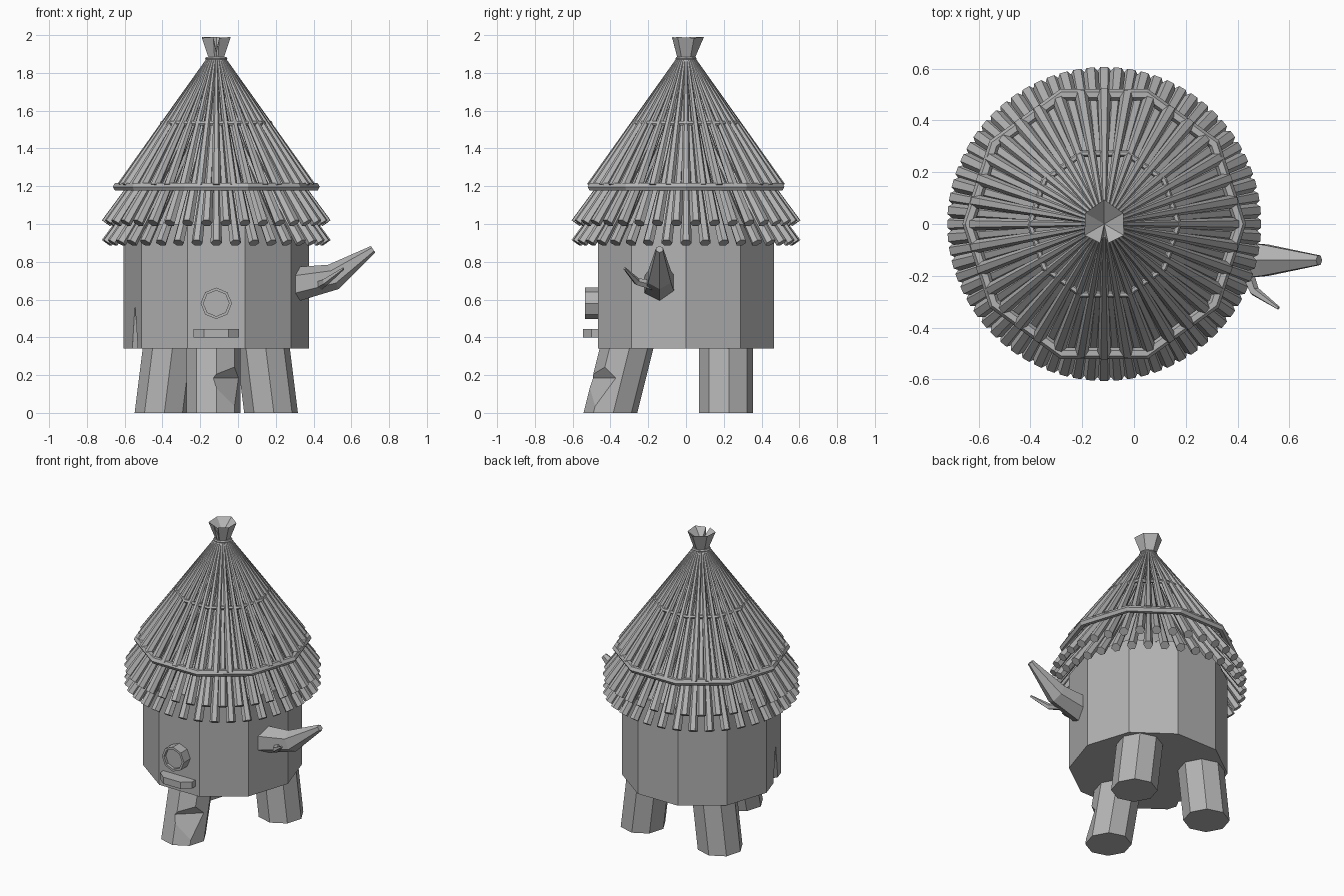
import bpy, bmesh, math
from mathutils import Vector, Matrix

cube = bpy.data.objects.get("Cube")
if cube:
    bpy.data.objects.remove(cube, do_unlink=True)

CX = -0.115  # axis of the hut
TAU = math.tau

grey = bpy.data.materials.new("plain grey")
grey.use_nodes = True
COLOR = (0.45, 0.45, 0.45, 1)
grey.diffuse_color = COLOR
grey.node_tree.nodes["Principled BSDF"].inputs["Base Color"].default_value = COLOR


def finish(name, bm):
    bmesh.ops.recalc_face_normals(bm, faces=bm.faces)
    mesh = bpy.data.meshes.new(name)
    bm.to_mesh(mesh)
    bm.free()
    mesh.materials.append(grey)
    obj = bpy.data.objects.new(name, mesh)
    bpy.context.collection.objects.link(obj)
    return obj


def ring(bm, centre, u, v, radius, sides, turn=0.0):
    """Loop of vertices around a centre in the plane of u and v."""
    angles = [turn + TAU * i / sides for i in range(sides)]
    return [bm.verts.new(centre + radius * (u * math.cos(a) + v * math.sin(a))) for a in angles]


def loft(bm, loops, caps=True):
    n = len(loops[0])
    for a, b in zip(loops, loops[1:]):
        for i in range(n):
            j = (i + 1) % n
            bm.faces.new((a[i], a[j], b[j], b[i]))
    if caps:
        bm.faces.new(loops[0])
        bm.faces.new(loops[-1])


def tube(bm, points, radii, sides, turn=0.0):
    """Tapered limb following a path, with flat ends."""
    pts = [Vector(p) for p in points]
    loops = []
    for i, p in enumerate(pts):
        d = (pts[min(i + 1, len(pts) - 1)] - pts[max(i - 1, 0)]).normalized()
        side = Vector((-d.y, d.x, 0)).normalized()
        loops.append(ring(bm, p, side, d.cross(side), radii[i], sides, turn))
    loft(bm, loops)


def upright(bm, sections, sides, turn=0.0):
    """Stack of horizontal polygons given as (x, y, z, radius)."""
    X, Y = Vector((1, 0, 0)), Vector((0, 1, 0))
    loft(bm, [ring(bm, Vector((x, y, z)), X, Y, r, sides, turn) for x, y, z, r in sections])


def carve(obj, cutter):
    mod = obj.modifiers.new("carve", "BOOLEAN")
    mod.operation = "DIFFERENCE"
    mod.solver = "EXACT"
    mod.object = cutter
    cutter.hide_render = True
    bpy.context.view_layer.objects.active = obj
    bpy.ops.object.modifier_apply(modifier=mod.name)
    bpy.data.objects.remove(cutter, do_unlink=True)


# Trunk wall with a split at its lower edge
bm = bmesh.new()
upright(bm, [(CX, 0, 0.34, 0.49), (CX, 0, 1.0, 0.49)], 10)
trunk = finish("trunk_wall", bm)
bm = bmesh.new()
upright(bm, [(-0.545, -0.184, 0.32, 0.05), (-0.545, -0.184, 0.57, 0.002)], 4, math.radians(18))
carve(trunk, finish("split_cutter", bm))

# Three leaning legs
legs = {
    "front_leg": ((-0.13, -0.40), (-0.13, -0.31)),
    "back_right_leg": ((CX - 0.29, 0.212), (CX - 0.245, 0.212)),
    "back_left_leg": ((CX + 0.29, 0.212), (CX + 0.245, 0.212)),
}
for name, (foot, top) in legs.items():
    bm = bmesh.new()
    upright(bm, [(*foot, 0, 0.143), (*top, 0.36, 0.143)], 8, math.radians(6))
    legs[name] = finish(name, bm)

# Chipped corner of the front leg
bm = bmesh.new()
for p in ((-0.14, -0.5, 0.185), (0.015, -0.36, 0.185), (0.007, -0.455, 0.315),
          (0, -0.54, -0.09), (0.15, -0.6, 0.12)):
    bm.verts.new(p)
bmesh.ops.convex_hull(bm, input=bm.verts)
carve(legs["front_leg"], finish("chip_cutter", bm))

# Inner roof core behind the sticks
bm = bmesh.new()
upright(bm, [(CX, 0, 0.99, 0.47), (CX, 0, 1.8, 0.02)], 20)
finish("roof_core", bm)

# Thatch layers: (start radius, start z), (end radius, end z), end thickness, phase
COUNT = 36
layers = {
    "lower_thatch": ((0.055, 1.65), (0.585, 0.9), 0.03, 0.0),
    "middle_thatch": ((0.06, 1.75), (0.585, 1.005), 0.03, 0.5),
    "upper_thatch": ((0.04, 1.88), (0.505, 1.2), 0.026, 0.0),
}
for name, ((r0, z0), (r1, z1), thick, phase) in layers.items():
    bm = bmesh.new()
    for i in range(COUNT):
        a = TAU * (i + phase) / COUNT
        c, s = math.cos(a), math.sin(a)
        tube(bm, [(CX + r0 * c, r0 * s, z0), (CX + r1 * c, r1 * s, z1)], [0.008, thick], 6)
    finish(name, bm)

# Ten-sided binding hoops
for name, radius, z, thick in (("lower_hoop", 0.525, 1.197, 0.023),
                               ("upper_hoop", 0.286, 1.533, 0.013),
                               ("neck_tie", 0.05, 1.875, 0.009)):
    bm = bmesh.new()
    loops = []
    for i in range(10):
        a = TAU * i / 10
        out = Vector((math.cos(a), math.sin(a), 0))
        loops.append(ring(bm, Vector((CX, 0, z)) + out * radius, out, Vector((0, 0, 1)), thick, 6))
    loft(bm, loops + loops[:1], caps=False)
    finish(name, bm)

# Flared topknot with a hollow top and a slit
bm = bmesh.new()
centre = bm.verts.new((CX, 0, 1.92))
low, rim = [], []
for deg, r, z in ((-78, 0.075, 1.985), (-30, 0.088, 1.99), (30, 0.085, 1.985), (90, 0.095, 1.99),
                  (150, 0.085, 1.99), (210, 0.088, 1.985), (258, 0.075, 1.99), (270, 0.045, 1.91)):
    c, s = math.cos(math.radians(deg)), math.sin(math.radians(deg))
    low.append(bm.verts.new((CX + 0.043 * c, 0.043 * s, 1.87)))
    rim.append(bm.verts.new((CX + r * c, r * s, z)))
loft(bm, [low, rim], caps=False)
bm.faces.new(low)
for i, v in enumerate(rim):
    bm.faces.new((v, rim[(i + 1) % len(rim)], centre))
finish("topknot", bm)

# Side branch and its twig
bm = bmesh.new()
tube(bm, [(0.27, -0.14, 0.675), (0.505, -0.14, 0.72), (0.715, -0.14, 0.866)],
     [0.095, 0.07, 0.021], 6, math.radians(30))
finish("side_branch", bm)
bm = bmesh.new()
tube(bm, [(0.42, -0.15, 0.67), (0.465, -0.26, 0.695), (0.558, -0.325, 0.765)],
     [0.03, 0.02, 0.007], 5)
finish("twig", bm)

# Round window frame with a recessed pane
bm = bmesh.new()
X, Z = Vector((1, 0, 0)), Vector((0, 0, 1))
loft(bm, [ring(bm, Vector((CX, y, 0.58)), X, Z, r, 8)
          for y, r in ((-0.45, 0.083), (-0.535, 0.083), (-0.535, 0.068), (-0.515, 0.068))])
finish("round_window", bm)

# Ledge with slanted ends
bm = bmesh.new()
loft(bm, [[bm.verts.new((CX + x, y, z)) for x, y in
           ((-0.12, -0.455), (-0.12, -0.5), (-0.065, -0.545), (0.065, -0.545), (0.12, -0.5), (0.12, -0.455))]
          for z in (0.4, 0.445)])
finish("window_ledge", bm)
